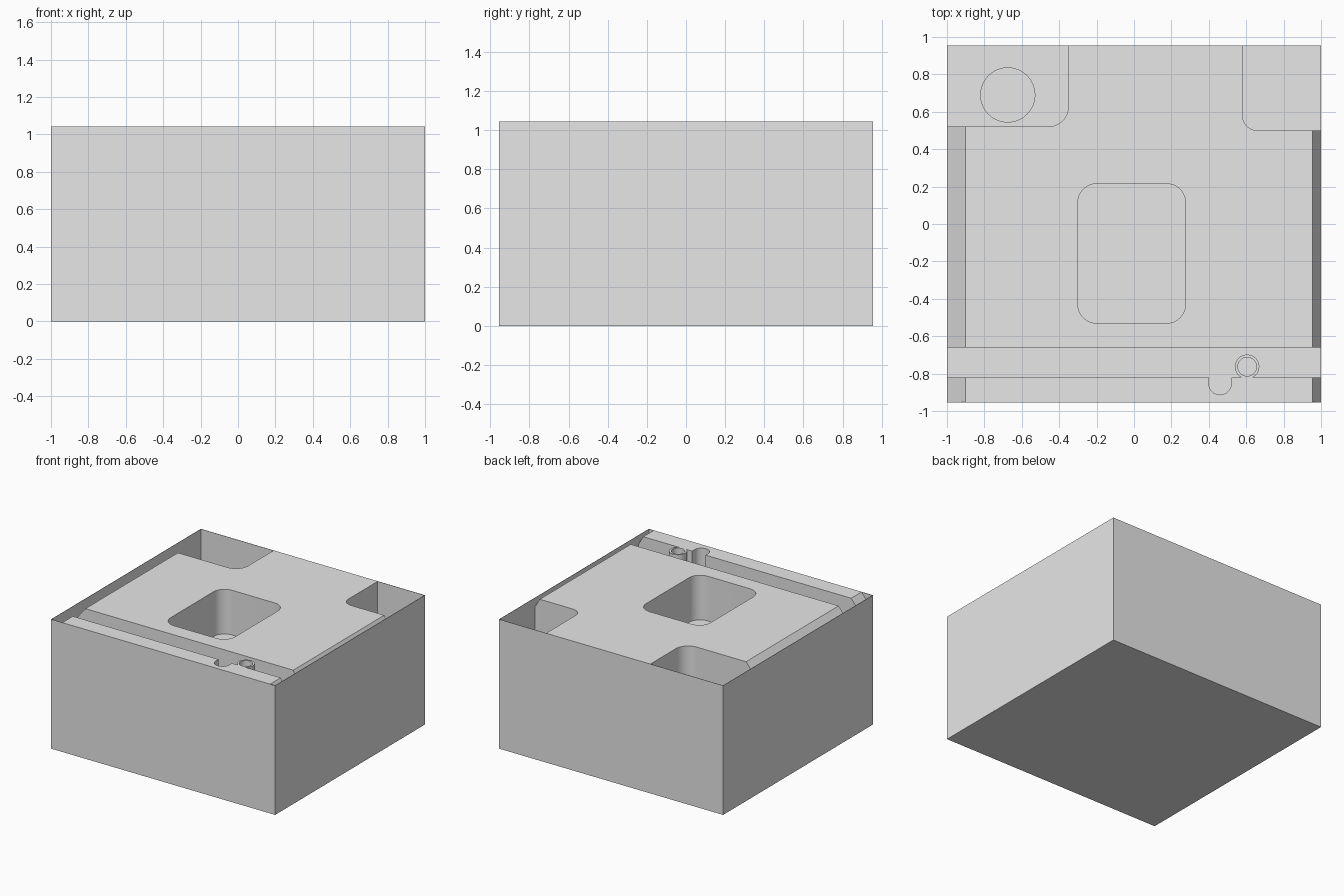
import bpy, bmesh, math

cube = bpy.data.objects.get("Cube")
if cube:
    bpy.data.objects.remove(cube, do_unlink=True)

W, D, TOP = 1.0, 0.955, 1.043     # half width, half depth, height
IX, IY = W - 0.003, D - 0.003     # inner faces of the very thin outer skin
OVER = TOP + 0.1                  # cutters rise above the top

grey = bpy.data.materials.new("plain grey")
grey.use_nodes = True
grey.diffuse_color = (0.8, 0.8, 0.8, 1)
grey.node_tree.nodes["Principled BSDF"].inputs["Base Color"].default_value = grey.diffuse_color


def prism(name, outline, z0, z1):
    """Extrude an xy outline from z0 to z1."""
    bm = bmesh.new()
    face = bm.faces.new([bm.verts.new((x, y, z0)) for x, y in outline])
    up = bmesh.ops.extrude_face_region(bm, geom=[face])["geom"]
    bmesh.ops.translate(bm, vec=(0, 0, z1 - z0),
                        verts=[v for v in up if isinstance(v, bmesh.types.BMVert)])
    bmesh.ops.recalc_face_normals(bm, faces=bm.faces)
    mesh = bpy.data.meshes.new(name)
    bm.to_mesh(mesh)
    bm.free()
    mesh.materials.append(grey)
    obj = bpy.data.objects.new(name, mesh)
    bpy.context.collection.objects.link(obj)
    return obj


def arc(cx, cy, r, start, end, n):
    angles = [math.radians(start + (end - start) * i / n) for i in range(n + 1)]
    return [(cx + r * math.cos(a), cy + r * math.sin(a)) for a in angles]


def circle(cx, cy, r, n=48):
    return arc(cx, cy, r, 0, 360, n)[:-1]


def rounded(x0, x1, y0, y1, radii):
    """Rectangle with a radius per corner: right-back, left-back, left-front, right-front."""
    points = []
    corners = [(x1, y1, -1, -1), (x0, y1, 1, -1), (x0, y0, 1, 1), (x1, y0, -1, 1)]
    for i, ((x, y, sx, sy), r) in enumerate(zip(corners, radii)):
        if r:
            points += arc(x + sx * r, y + sy * r, r, i * 90, i * 90 + 90, 12)
        else:
            points.append((x, y))
    return points


def cut(target, cutter):
    mod = target.modifiers.new(cutter.name, "BOOLEAN")
    mod.operation, mod.solver, mod.object = "DIFFERENCE", "EXACT", cutter
    bpy.context.view_layer.objects.active = target
    bpy.ops.object.modifier_apply(modifier=mod.name)
    bpy.data.objects.remove(cutter, do_unlink=True)


def smooth(obj):
    bpy.ops.object.select_all(action="DESELECT")
    obj.select_set(True)
    bpy.context.view_layer.objects.active = obj
    bpy.ops.object.shade_smooth_by_angle(angle=math.radians(30))


def chamfer_cutter(name, side, width, drop):
    """Wedge that slopes the top down towards one side wall."""
    edge, wall = side * (W - width), side * IX
    obj = prism(name, [(edge, -IY), (wall, -IY), (wall, IY), (edge, IY)], TOP - drop, OVER)
    for v in obj.data.vertices:
        if v.co.z < TOP and abs(v.co.x - edge) < 0.001:
            v.co.z = TOP
    return obj


# Block with a thin skin left standing around every cut
body = prism("body", rounded(-W, W, -D, D, (0, 0, 0, 0)), 0, TOP)
floor = TOP - 0.36
groove_floor = TOP - 0.2

cut(body, chamfer_cutter("left_slope", -1, 0.1, 0.12))
cut(body, chamfer_cutter("right_slope", 1, 0.045, 0.07))

# Pockets in the middle and at the two back corners
cut(body, prism("middle_pocket", rounded(-0.3, 0.275, -0.53, 0.215, (0.1,) * 4), floor, OVER))
cut(body, prism("wide_corner_pocket", rounded(-IX, -0.35, 0.52, IY, (0, 0, 0, 0.11)), floor, OVER))
cut(body, prism("narrow_corner_pocket", rounded(0.58, IX, 0.5, IY, (0, 0, 0.08, 0)), floor, OVER))
cut(body, prism("round_well", circle(-0.675, 0.69, 0.145), floor - 0.2, floor + 0.05))

# Long groove near the front, with a round notch in its front bank
cut(body, prism("groove", rounded(-IX, IX, -0.82, -0.66, (0, 0, 0, 0)), groove_floor, OVER))
notch = arc(0.46, -0.853, 0.06, 180, 360, 24) + [(0.52, -0.8), (0.4, -0.8)]
cut(body, prism("notch", notch, groove_floor, OVER))
smooth(body)

# Hollow post standing in the groove
post = prism("hollow_post", circle(0.605, -0.763, 0.065), groove_floor - 0.01, TOP)
cut(post, prism("post_bore", circle(0.605, -0.763, 0.05), groove_floor, OVER))
smooth(post)
